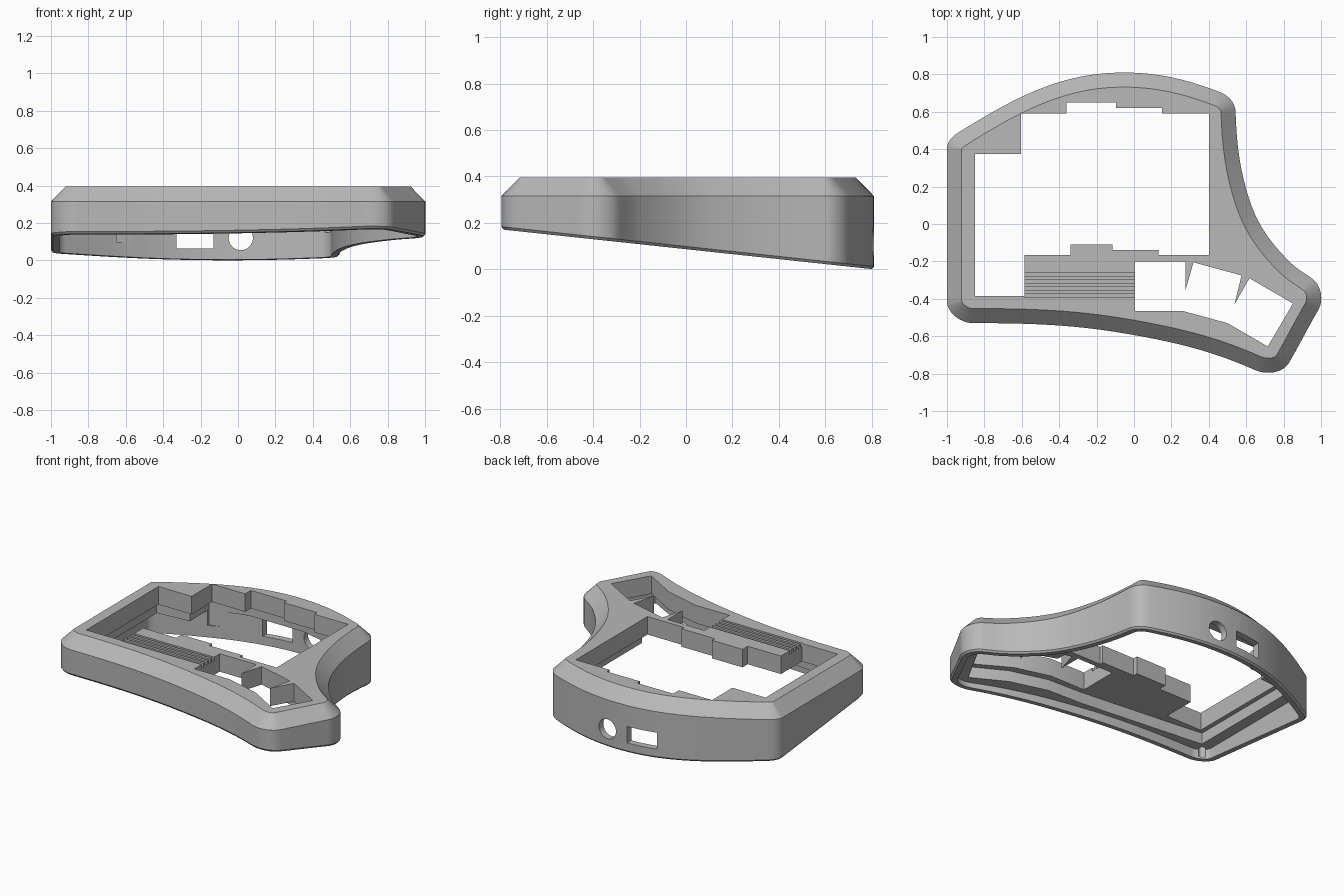
import bpy, bmesh
from math import sin, cos, radians, pi
from mathutils import Vector

cube = bpy.data.objects.get("Cube")
if cube:
    bpy.data.objects.remove(cube, do_unlink=True)

grey = bpy.data.materials.new("mid_grey")
grey.use_nodes = True
colour = (0.48, 0.48, 0.48, 1)
grey.diffuse_color = colour
grey.node_tree.nodes["Principled BSDF"].inputs["Base Color"].default_value = colour

TOP, SHOULDER, DECK, LEDGE = 0.395, 0.315, 0.2, 0.275


def outline(nodes, steps=14):
    """Closed smooth path through (x, y, heading) nodes."""
    pts = []
    for a, b in zip(nodes, nodes[1:] + nodes[:1]):
        p, q = Vector(a[:2]), Vector(b[:2])
        reach = (q - p).length * 0.36
        p1 = p + reach * Vector((cos(radians(a[2])), sin(radians(a[2]))))
        q1 = q - reach * Vector((cos(radians(b[2])), sin(radians(b[2]))))
        for i in range(steps):
            t = i / steps
            s = 1 - t
            pts.append(p * s**3 + p1 * 3 * s * s * t + q1 * 3 * s * t * t + q * t**3)
    return pts


def inset(pts, d):
    """Move a clockwise path inward by d."""
    out = []
    for i, p in enumerate(pts):
        t = (pts[(i + 1) % len(pts)] - pts[i - 1]).normalized()
        out.append(p + d * Vector((t.y, -t.x)))
    return out


def loft(name, rings):
    """Closed solid from stacked rings of 3D points."""
    bm = bmesh.new()
    loops = [[bm.verts.new(p) for p in ring] for ring in rings]
    n = len(loops[0])
    for low, high in zip(loops, loops[1:]):
        for i in range(n):
            j = (i + 1) % n
            bm.faces.new((low[i], low[j], high[j], high[i]))
    bm.faces.new(loops[0])
    bm.faces.new(loops[-1])
    bmesh.ops.recalc_face_normals(bm, faces=bm.faces)
    mesh = bpy.data.meshes.new(name)
    bm.to_mesh(mesh)
    bm.free()
    mesh.materials.append(grey)
    ob = bpy.data.objects.new(name, mesh)
    bpy.context.collection.objects.link(ob)
    return ob


def prism(name, pts, z0, z1):
    return loft(name, [[(p[0], p[1], z) for p in pts] for z in (z0, z1)])


def box(name, x0, x1, y0, y1, z0, z1):
    return prism(name, [(x0, y0), (x0, y1), (x1, y1), (x1, y0)], z0, z1)


def circle(x, y, r, n=32):
    return [(x + r * cos(2 * pi * i / n), y + r * sin(2 * pi * i / n)) for i in range(n)]


# Outer body: sloped underside, straight wall, wide chamfer
edge = outline([
    (-1, -0.41, 90), (-1, 0.40, 90), (-0.945, 0.485, 32), (-0.06, 0.81, 0),
    (0.46, 0.705, -21), (0.543, 0.6, -88), (0.617, 0.13, -72), (0.83, -0.2, -45),
    (0.95, -0.29, -35), (0.985, -0.46, -120), (0.83, -0.74, -120),
    (0.645, -0.78, 156), (-0.02, -0.59, 170), (-0.86, -0.53, 180)])


def sloped(pts, lift):
    return [(p.x, p.y, 0.0865 - 0.107 * p.y + lift) for p in pts]


def level(pts, z):
    return [(p.x, p.y, z) for p in pts]


case = loft("keyboard_case", [
    sloped(inset(edge, 0.01), 0), sloped(edge, 0.012),
    level(edge, SHOULDER), level(inset(edge, 0.078), TOP)])

# Hollow underside and the recess around the key openings
cutters = [prism("cavity", inset(edge, 0.045), -0.3, DECK)]
cutters.append(prism("plate_recess", [
    (-0.88, 0.4), (-0.65, 0.42), (-0.65, 0.62), (-0.4, 0.69), (0, 0.69), (0.2, 0.64),
    (0.45, 0.62), (0.45, -0.18), (0.64, -0.25), (0.875, -0.42), (0.72, -0.7),
    (0.5, -0.58), (0.25, -0.51), (0, -0.5), (-0.6, -0.44), (-0.88, -0.41)], 0.1, LEDGE))

# Main key opening with staggered columns
cutters.append(prism("main_opening", [
    (-0.85, 0.375), (-0.605, 0.375), (-0.605, 0.59), (-0.36, 0.59), (-0.36, 0.65),
    (-0.095, 0.65), (-0.095, 0.62), (0.15, 0.62), (0.15, 0.59), (0.4, 0.59),
    (0.4, -0.165), (0.13, -0.165), (0.13, -0.14), (-0.115, -0.14), (-0.115, -0.11),
    (-0.34, -0.11), (-0.34, -0.165), (-0.585, -0.165), (-0.585, -0.385), (-0.85, -0.385)],
    0.1, 0.6))

# Thumb key opening with two pointed dividers
cutters.append(prism("thumb_opening", [
    (0.005, -0.2), (0.275, -0.2), (0.275, -0.355), (0.318, -0.205), (0.575, -0.275),
    (0.537, -0.43), (0.617, -0.29), (0.85, -0.425), (0.715, -0.655), (0.5, -0.53),
    (0.26, -0.465), (0.005, -0.465)], 0.1, 0.6))

# Grooved strip between the openings
for i in range(4):
    y = -0.26 - 0.037 * i
    cutters.append(box("groove", -0.587, 0.01, y - 0.019, y, TOP - 0.025, 0.6))

# Blind screw holes in the corners
for x, y in [(-0.92, -0.455), (0.927, -0.42), (-0.925, 0.41), (0.477, 0.635)]:
    cutters.append(prism("screw_hole", circle(x, y, 0.022, 20), 0.15, 0.29))

# Rear wall ports
cutters.append(box("rear_slot", -0.33, -0.13, 0.7, 0.9, 0.065, 0.175))
cutters.append(loft("round_port", [
    [(x, y, z) for x, z in circle(0.015, 0.12, 0.065)] for y in (0.7, 0.9)]))

bpy.context.view_layer.objects.active = case
case.select_set(True)
for cutter in cutters:
    cutter.hide_render = True
    mod = case.modifiers.new("cut", "BOOLEAN")
    mod.operation = "DIFFERENCE"
    mod.solver = "EXACT"
    mod.object = cutter
    bpy.ops.object.modifier_apply(modifier=mod.name)
    bpy.data.objects.remove(cutter, do_unlink=True)

bpy.ops.object.shade_smooth_by_angle(angle=radians(25))
